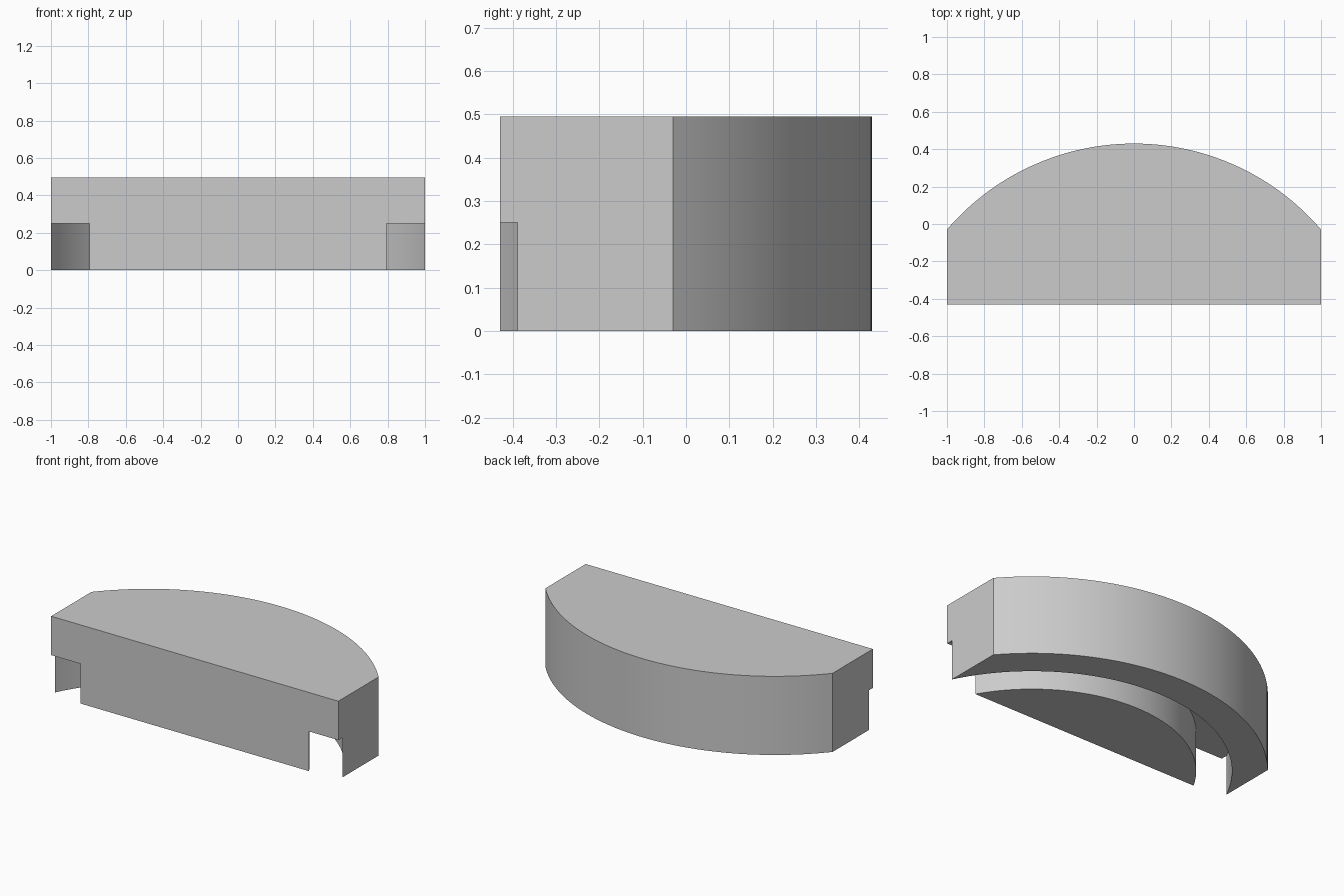
import bpy
import bmesh
from math import sin, cos, asin, radians

if "Cube" in bpy.data.objects:
    bpy.data.objects.remove(bpy.data.objects["Cube"])

# All curved walls share one centre on the y axis
CENTRE_Y = -0.887
RADIUS = 1.317
FRONT_Y = -0.43
HEIGHT = 0.495
GROOVE_DEPTH = 0.25
GROOVE_INNER, GROOVE_OUTER = RADIUS - 0.4, RADIUS - 0.2


def arc(radius, start, end, steps=64):
    angles = [start + (end - start) * i / steps for i in range(steps + 1)]
    return [(radius * cos(a), CENTRE_Y + radius * sin(a)) for a in angles]


def prism(name, outline, bottom, top):
    bm = bmesh.new()
    face = bm.faces.new([bm.verts.new((x, y, bottom)) for x, y in outline])
    extruded = bmesh.ops.extrude_face_region(bm, geom=[face])["geom"]
    moved = [v for v in extruded if isinstance(v, bmesh.types.BMVert)]
    bmesh.ops.translate(bm, verts=moved, vec=(0, 0, top - bottom))
    bmesh.ops.recalc_face_normals(bm, faces=bm.faces)
    mesh = bpy.data.meshes.new(name)
    bm.to_mesh(mesh)
    bm.free()
    obj = bpy.data.objects.new(name, mesh)
    bpy.context.collection.objects.link(obj)
    return obj


grey = bpy.data.materials.new("light grey")
grey.use_nodes = True
colour = (0.6, 0.6, 0.6, 1)
grey.diffuse_color = colour
grey.node_tree.nodes["Principled BSDF"].inputs["Base Color"].default_value = colour

# Body: flat front, short straight sides, curved back
edge = asin((1 - 1 / RADIUS ** 2) ** 0.5)
back = arc(RADIUS, edge, radians(180) - edge)
body = prism("curved_block", [(-1, FRONT_Y), (1, FRONT_Y)] + back, 0, HEIGHT)
body.data.materials.append(grey)

# Curved groove in the underside, open at both front corners
start, end = radians(10), radians(170)
ring = arc(GROOVE_OUTER, start, end, 96) + arc(GROOVE_INNER, end, start, 96)
cutter = prism("groove_cutter", ring, -0.1, GROOVE_DEPTH)
cutter.data.materials.append(grey)
cutter.hide_render = True

groove = body.modifiers.new("groove", "BOOLEAN")
groove.operation = "DIFFERENCE"
groove.solver = "EXACT"
groove.object = cutter

bpy.ops.object.select_all(action="DESELECT")
body.select_set(True)
bpy.context.view_layer.objects.active = body
bpy.ops.object.modifier_apply(modifier=groove.name)
bpy.data.objects.remove(cutter)
bpy.ops.object.shade_smooth_by_angle(angle=radians(25))
